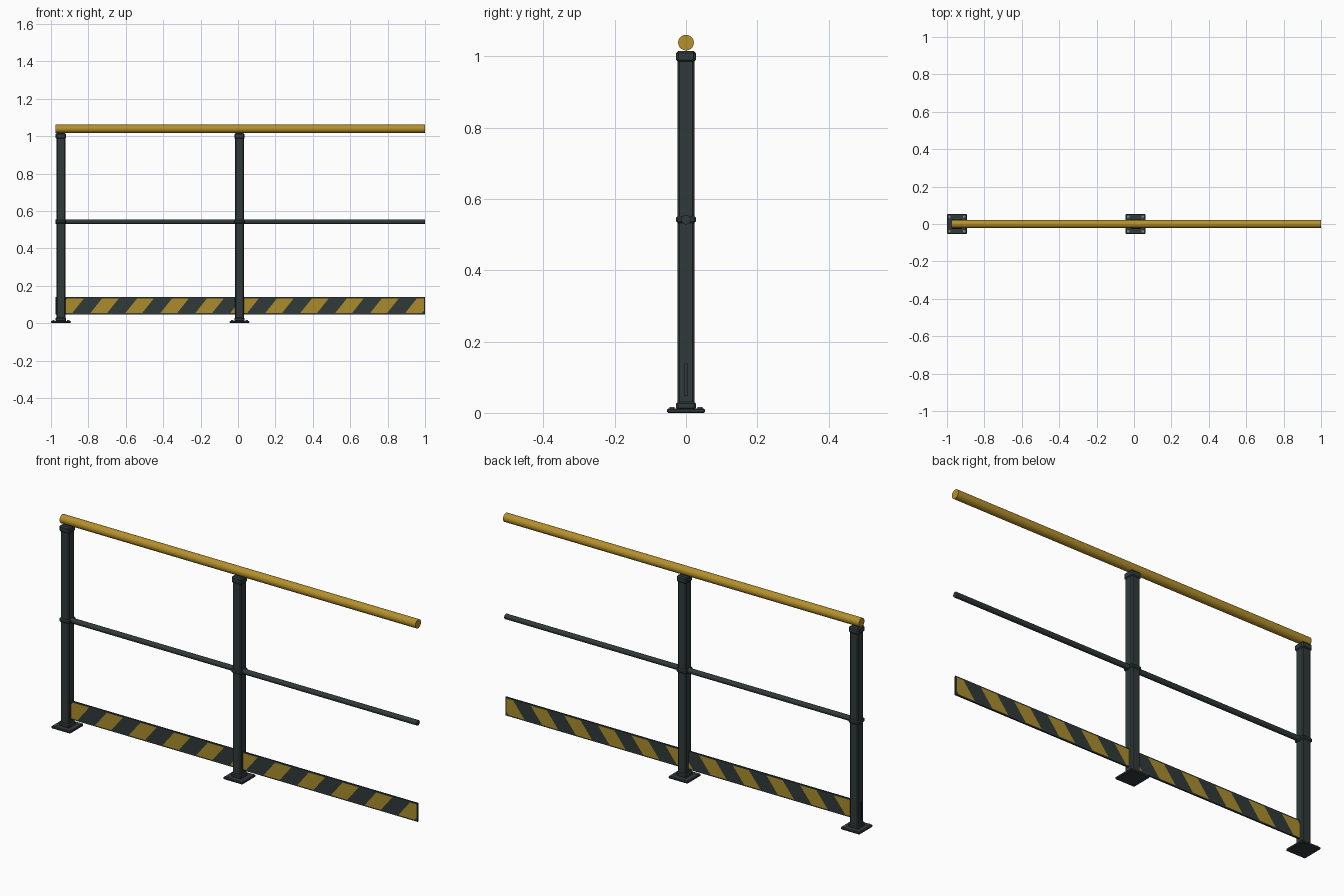
import bpy
import bmesh
import math
from mathutils import Vector

cube = bpy.data.objects.get("Cube")
if cube:
    bpy.data.objects.remove(cube, do_unlink=True)


def material(name, rgb):
    m = bpy.data.materials.new(name)
    m.use_nodes = True
    colour = (*rgb, 1.0)
    m.diffuse_color = colour
    bsdf = next(n for n in m.node_tree.nodes if n.type == 'BSDF_PRINCIPLED')
    bsdf.inputs["Base Color"].default_value = colour
    return m


steel = material("dark painted steel", (0.03, 0.042, 0.042))
yellow = material("rail yellow", (0.46, 0.28, 0.025))
stripe = material("hazard yellow", (0.40, 0.26, 0.025))
zinc = material("bolt grey", (0.22, 0.25, 0.25))


def add_object(name, bm, *mats):
    mesh = bpy.data.meshes.new(name)
    bm.to_mesh(mesh)
    bm.free()
    for m in mats:
        mesh.materials.append(m)
    ob = bpy.data.objects.new(name, mesh)
    bpy.context.collection.objects.link(ob)
    return ob


def box(name, centre, size, mat, bevel=0.0):
    bm = bmesh.new()
    bmesh.ops.create_cube(bm, size=1)
    bmesh.ops.scale(bm, vec=size, verts=bm.verts)
    bmesh.ops.translate(bm, vec=centre, verts=bm.verts)
    ob = add_object(name, bm, mat)
    if bevel:
        mod = ob.modifiers.new("chamfer", 'BEVEL')
        mod.width = bevel
        mod.segments = 1
    return ob


def cylinder(name, centre, radius, length, mat, axis='Z', sides=24):
    turn = (0, math.pi / 2, 0) if axis == 'X' else (0, 0, 0)
    bpy.ops.mesh.primitive_cylinder_add(vertices=sides, radius=radius, depth=length,
                                        location=centre, rotation=turn)
    ob = bpy.context.object
    ob.name = name
    ob.data.materials.append(mat)
    if sides > 8:
        bpy.ops.object.shade_smooth_by_angle(angle=math.radians(35))
    return ob


LEFT, RIGHT = -0.975, 1.0
MID, LENGTH = (LEFT + RIGHT) / 2, RIGHT - LEFT

# Rails
cylinder("top_rail", (MID, 0, 1.039), 0.022, LENGTH, yellow, 'X', 32)
cylinder("middle_rail", (MID, 0, 0.542), 0.013, LENGTH, steel, 'X', 24)

# Posts with foot, collars, cap and bolts
for label, x in (("end", -0.947), ("middle", 0.008)):
    box(f"{label}_post", (x, 0, 0.505), (0.047, 0.047, 0.99), steel, 0.005)
    box(f"{label}_base_plate", (x, 0, 0.006), (0.106, 0.106, 0.012), steel, 0.003)
    box(f"{label}_foot_collar", (x, 0, 0.02), (0.056, 0.056, 0.022), steel, 0.005)
    box(f"{label}_rail_collar", (x, 0, 0.542), (0.056, 0.056, 0.02), steel, 0.005)
    box(f"{label}_post_cap", (x, 0, 1.0), (0.055, 0.055, 0.032), steel, 0.006)
    for sx in (-1, 1):
        for sy in (-1, 1):
            cylinder(f"{label}_bolt", (x + sx * 0.039, sy * 0.039, 0.0135),
                     0.007, 0.006, zinc, sides=6)

# Toe board, cut along its border and its slanted stripes
BOTTOM, TOP, THICK, BORDER = 0.047, 0.139, 0.008, 0.006
PERIOD, WIDTH, LEAN = 0.187, 0.09, 0.8
CENTRE_Z = (BOTTOM + TOP) / 2
FIRST = 0.97

bm = bmesh.new()
bmesh.ops.create_cube(bm, size=1)
bmesh.ops.scale(bm, vec=(LENGTH, THICK, TOP - BOTTOM), verts=bm.verts)
bmesh.ops.translate(bm, vec=(MID, 0, CENTRE_Z), verts=bm.verts)


def cut(point, normal):
    geom = bm.verts[:] + bm.edges[:] + bm.faces[:]
    bmesh.ops.bisect_plane(bm, geom=geom, plane_co=Vector(point), plane_no=Vector(normal))


for z in (BOTTOM + BORDER, TOP - BORDER):
    cut((0, 0, z), (0, 0, 1))
for x in (LEFT + BORDER, RIGHT - BORDER):
    cut((x, 0, 0), (1, 0, 0))
for i in range(12):
    for side in (-1, 1):
        cut((FIRST - i * PERIOD + side * WIDTH / 2, 0, CENTRE_Z), (1, 0, -LEAN))

bm.normal_update()
for f in bm.faces:
    c = f.calc_center_median()
    inside = (LEFT + BORDER < c.x < RIGHT - BORDER
              and BOTTOM + BORDER < c.z < TOP - BORDER)
    phase = (c.x - LEAN * (c.z - CENTRE_Z) - FIRST + WIDTH / 2) % PERIOD
    f.material_index = int(abs(f.normal.y) > 0.9 and inside and phase < WIDTH)
add_object("toe_board", bm, steel, stripe)
